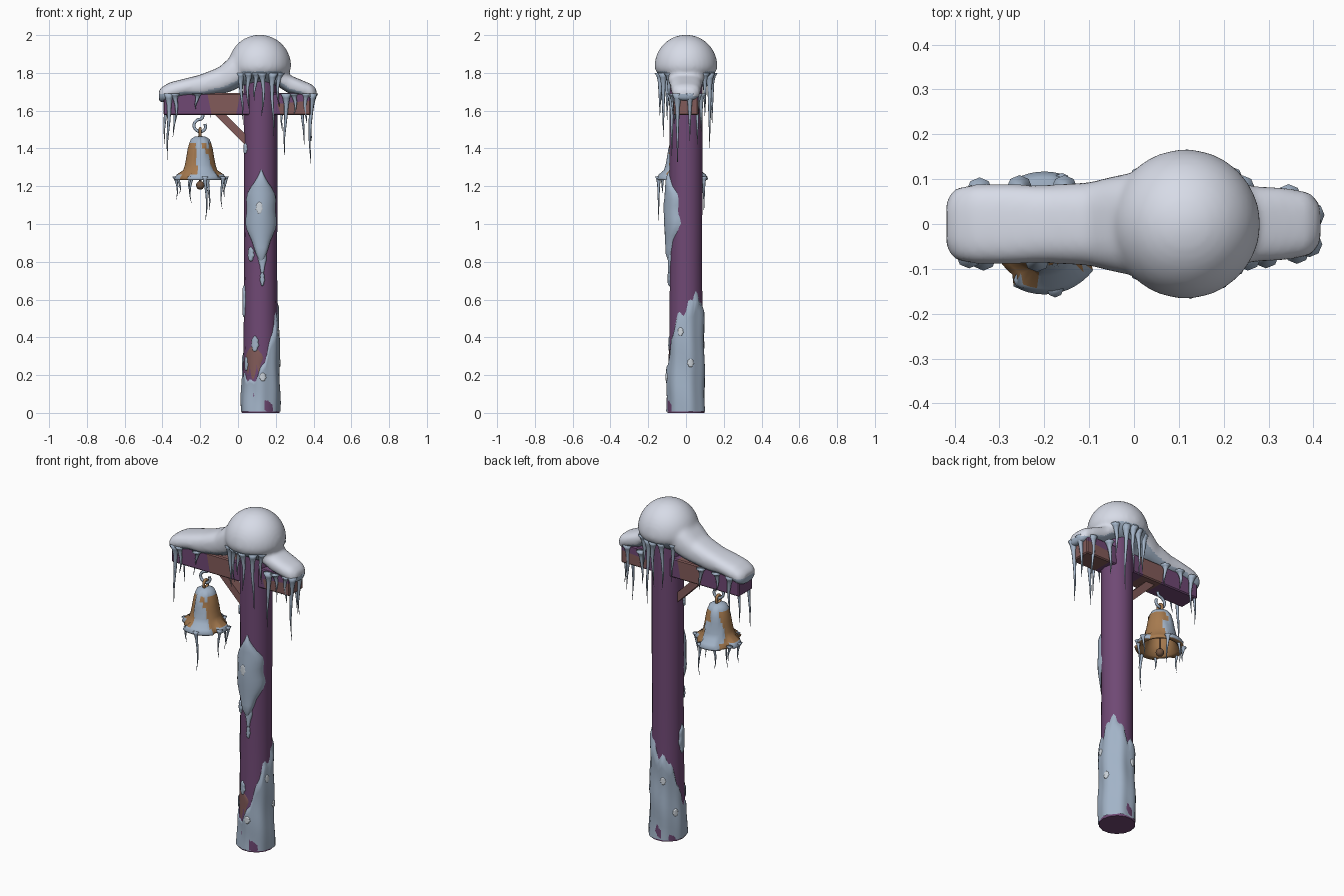
import bpy, bmesh
from math import sin, cos, pi, radians, exp
from mathutils import Vector, Matrix

if "Cube" in bpy.data.objects:
    bpy.data.objects.remove(bpy.data.objects["Cube"])


def material(name, r, g, b, rough=0.7):
    m = bpy.data.materials.new(name)
    m.use_nodes = True
    m.diffuse_color = (r, g, b, 1)
    node = m.node_tree.nodes["Principled BSDF"]
    node.inputs["Base Color"].default_value = (r, g, b, 1)
    node.inputs["Roughness"].default_value = rough
    return m


SNOW = material("snow", .68, .71, .80)
ICE = material("blue ice", .36, .45, .57)
PALE = material("pale frost", .62, .67, .72)
PURPLE = material("purple paint", .16, .066, .175)
BROWN = material("bare wood", .225, .105, .10)
GOLD = material("bell bronze", .39, .20, .08)
DARK = material("dark bronze", .17, .09, .05)

POST_X = .12
BELL = Vector((-.2, -.02, 0))


def add_grid(bm, rows, closed=True, caps=False):
    """Skin rows of points with quads; rows run upward, points counter-clockwise."""
    v = [[bm.verts.new(p) for p in row] for row in rows]
    n = len(v[0])
    for lower, upper in zip(v, v[1:]):
        for j in range(n if closed else n - 1):
            k = (j + 1) % n
            bm.faces.new((lower[j], lower[k], upper[k], upper[j]))
    if caps:
        bm.faces.new(v[0][::-1])
        bm.faces.new(v[-1])


def finish(bm, name, mats, rule=None, smooth=True):
    mesh = bpy.data.meshes.new(name)
    bm.to_mesh(mesh)
    bm.free()
    for m in mats:
        mesh.materials.append(m)
    paint(mesh, rule, smooth)
    ob = bpy.data.objects.new(name, mesh)
    bpy.context.collection.objects.link(ob)
    return ob


def paint(mesh, rule, smooth=True):
    for p in mesh.polygons:
        p.use_smooth = smooth
        if rule:
            p.material_index = rule(p.center, p.normal)


def ring(cx, cy, z, r, n):
    return [Vector((cx + r * cos(2 * pi * j / n), cy + r * sin(2 * pi * j / n), z)) for j in range(n)]


def mix(points, t):
    """Linear lookup in a list of (key, value) pairs."""
    for (a, p), (b, q) in zip(points, points[1:]):
        if t <= b:
            return p + (q - p) * (t - a) / (b - a)
    return points[-1][1]


# Post
bm = bmesh.new()
profile = [(0, .1), (.02, .101), (.3, .091), (.8, .087), (1.2, .089), (1.78, .09)]
add_grid(bm, [ring(POST_X, 0, z, r, 14) for z, r in profile], caps=True)
post = finish(bm, "post", [PURPLE])
for p in post.data.polygons:
    p.use_smooth = abs(p.normal.z) < .9

# Crossbeam with worn sections
bm = bmesh.new()
bmesh.ops.create_cube(bm, size=1, matrix=Matrix.Translation((-.005, 0, 1.635)) @ Matrix.Diagonal((.78, .13, .115, 1)))
bmesh.ops.bevel(bm, geom=bm.edges[:], offset=.006, segments=1, affect='EDGES')
cuts = [((x, 0, 0), (1, 0, .25 * s)) for x, s in ((-.55, -1), (.40, 1), (-.21, 1))]
cuts = [((-.15, 0, 1.63), (1, 0, .2)), ((0, 0, 1.63), (1, 0, -.2)),
        ((.21, 0, 1.63), (1, 0, .3)), ((0, 0, 1.615), (-.1, 0, 1))]
for co, no in cuts:
    bmesh.ops.bisect_plane(bm, geom=bm.verts[:] + bm.edges[:] + bm.faces[:], plane_co=co, plane_no=no)
finish(bm, "crossbeam", [PURPLE, BROWN],
       lambda c, n: int(-.15 < c.x < 0 or (c.x > .2 and (c.z < 1.62 or n.x > .9))), smooth=False)

# Diagonal brace
bm = bmesh.new()
bmesh.ops.create_cube(bm, size=1, matrix=Matrix.Translation((-.03, 0, 1.515)) @ Matrix.Rotation(radians(45), 4, 'Y')
                      @ Matrix.Diagonal((.27, .055, .042, 1)))
finish(bm, "brace", [BROWN], smooth=False)

# Snow cap: lofted drift along the beam fused with a dome over the post
bm = bmesh.new()
sections = [(-.418, .055, 1.71, 1.65), (-.40, .08, 1.728, 1.64), (-.36, .089, 1.75, 1.655), (-.28, .089, 1.77, 1.675),
            (-.2, .087, 1.79, 1.67), (-.1, .093, 1.83, 1.685), (-.04, .108, 1.885, 1.70), (.03, .12, 1.92, 1.735),
            (.2, .10, 1.84, 1.735), (.27, .085, 1.79, 1.69), (.33, .082, 1.765, 1.675), (.39, .073, 1.74, 1.65),
            (.416, .045, 1.715, 1.655)]
rows = []
for x, w, top, low in sections:
    row = []
    for j in range(24):
        a = 2 * pi * j / 24
        c, s = cos(a), sin(a)
        row.append(Vector((x, w * abs(c) ** .7 * (1 if c > 0 else -1),
                           (top + low) / 2 + (top - low) / 2 * abs(s) ** .8 * (1 if s > 0 else -1))))
    rows.append(row)
add_grid(bm, rows, caps=True)
dome = bmesh.ops.create_uvsphere(bm, u_segments=32, v_segments=20, radius=.167)["verts"]
for v in dome:
    v.co.z *= 1 if v.co.z > 0 else .55
    v.co += Vector((.115, 0, 1.835))
snow = finish(bm, "snow_cap", [SNOW, ICE])
remesh = snow.modifiers.new("fuse", 'REMESH')
remesh.mode = 'VOXEL'
remesh.voxel_size = .011
soften = snow.modifiers.new("soften", 'SMOOTH')
soften.iterations = 8
bpy.context.view_layer.update()
fused = bpy.data.meshes.new_from_object(snow.evaluated_get(bpy.context.evaluated_depsgraph_get()))
snow.modifiers.clear()
snow.data = fused
fused.materials.clear()
for m in (SNOW, ICE):
    fused.materials.append(m)
paint(fused, lambda c, n: int(n.z < -.45 or c.z < 1.685 + .008 * sin(c.x * 45)))


# Icicles
def icicle(bm, x, y, top, tip, r):
    rows = []
    for t, k in ((0, .04), (.3, .28), (.6, .5), (.82, .7), (.93, 1.1), (1, 1.7)):
        bend = .006 * sin(t * 5 + x * 40)
        rows.append(ring(x + bend, y, tip + (top - tip) * t, r * k, 8))
    add_grid(bm, rows, caps=True)


bm = bmesh.new()
beam_ice = [(-.37, -.07, 1.34), (-.385, .05, 1.42), (-.33, -.075, 1.53), (-.34, .075, 1.46), (-.22, -.078, 1.61),
            (-.15, .08, 1.56), (-.26, .08, 1.58), (.25, -.075, 1.36), (.235, .08, 1.49), (.30, -.07, 1.58),
            (.345, .06, 1.42), (.385, -.045, 1.31), (.39, .02, 1.44), (.36, -.06, 1.53)]
for x, y, tip in beam_ice:
    icicle(bm, x, y, 1.69, tip, .017)
dome_ice = [(.02, -.10, 1.55), (.055, -.12, 1.60), (.09, -.13, 1.65), (.13, -.138, 1.57), (.185, -.12, 1.46),
            (.215, -.09, 1.62), (.02, .10, 1.57), (.07, .125, 1.52), (.12, .138, 1.53), (.165, .125, 1.40),
            (.21, .10, 1.60)]
for x, y, tip in dome_ice:
    icicle(bm, x, y, 1.80, tip, .017)
finish(bm, "beam_icicles", [ICE])

# Ice sleeve around the foot of the post, with a ragged top
heights = list(enumerate((.55, .64, .60, .50, .50, .40, .22, .20, .16, .22, .36, .52, .55)))


def sleeve_radius(a, z):
    return mix([(0, .103), (.2, .1), (.7, .096)], z) + .003 * sin(7 * a) + .003 * sin(z * 22 + 2 * a)


bm = bmesh.new()
rows = []
for i in range(13):
    t = i / 12
    row = []
    for j in range(48):
        a = 2 * pi * j / 48
        z = .008 + t * (mix(heights, a * 6 / pi) + .02 * sin(11 * a))
        r = sleeve_radius(a, z) if i < 12 else .084
        row.append(Vector((POST_X + r * cos(a), r * sin(a), z)))
    rows.append(row)
add_grid(bm, rows)
finish(bm, "foot_ice", [ICE])


# Patches that hug the post
def patch(bm, angle, low, high, half, bulge, radius=.086, power=1.0, peak=.5):
    rows = []
    for i in range(17):
        t = i / 16
        u = .5 * t / peak if t < peak else .5 + .5 * (t - peak) / (1 - peak)
        width = half * (sin(pi * u) ** power + .02) * (1 + .12 * sin(t * 19))
        row = []
        for j in range(13):
            s = j / 6 - 1
            a = radians(angle + width * s)
            r = radius + bulge * (1 - abs(s) ** 4) * min(1, 3 * sin(pi * u))
            r += bulge * .45 * exp(-6 * s * s) * sin(pi * u) ** 3 if bulge > .015 else 0
            row.append(Vector((POST_X + r * cos(a), r * sin(a), low + (high - low) * t)))
        rows.append(row)
    add_grid(bm, rows, closed=False)


bm = bmesh.new()
patch(bm, 272, .78, 1.29, 68, .022, power=1.3, peak=.57)
patch(bm, 276, .72, .95, 14, .01)
for angle, low, high, half in ((233, .80, .88, 13), (276, .67, .75, 8), (250, .32, .41, 14), (213, .22, .30, 12),
                               (186, .50, .68, 18), (205, 1.37, 1.43, 11)):
    patch(bm, angle, low, high, half, .011, power=.6)
finish(bm, "post_ice", [ICE])

bm = bmesh.new()
patch(bm, 243, .10, .36, 38, .007, power=.7, peak=.7)
finish(bm, "worn_wood", [BROWN])

bm = bmesh.new()
patch(bm, 267, 1.05, 1.12, 11, .009, radius=.11, power=.6)
for angle, z in ((276, .19), (342, .43), (14, .265), (110, .36), (150, .17)):
    r = sleeve_radius(radians(angle), z)
    patch(bm, angle, z - .024, z + .024, 10, .007, radius=r - .003, power=.6)
finish(bm, "frost_spots", [PALE])

# Bell: inner wall, rim, then outer wall, iced over in lobes
wall = [(.002, 1.43), (.045, 1.41), (.056, 1.35), (.072, 1.29), (.098, 1.237), (.113, 1.232), (.117, 1.242),
        (.104, 1.262), (.09, 1.285), (.082, 1.31), (.076, 1.34), (.071, 1.37), (.066, 1.40), (.057, 1.43),
        (.042, 1.45), (.022, 1.462), (.002, 1.465)]


def iced(a, z):
    lobes = cos(2 * (a - radians(284))) + .35 * sin(5 * a + z * 30)
    limit = .35 if z < 1.37 else .7
    rim = z < 1.265 and cos(4 * a) > .25
    return z > 1.435 or lobes > limit or rim


bm = bmesh.new()
rows = []
for i, (r, z) in enumerate(wall):
    row = []
    for j in range(48):
        a = 2 * pi * j / 48
        grow = 0
        if i > 4 and iced(a, z):
            grow = .02 if z < 1.265 else .007
        row.append(BELL + Vector(((r + grow) * cos(a), (r + grow) * sin(a), z)))
    rows.append(row)
add_grid(bm, rows)


def bell_rule(c, n):
    d = c - BELL
    outward = n.x * d.x + n.y * d.y > -.001 and n.z > -.5
    return int(outward and iced(Vector((1, 0)).angle_signed(Vector((d.x, -d.y))), c.z))


finish(bm, "bell", [GOLD, ICE], bell_rule)

# Clapper
bm = bmesh.new()
add_grid(bm, [ring(BELL.x, BELL.y, z, .006, 8) for z in (1.20, 1.42)], caps=True)
bmesh.ops.create_uvsphere(bm, u_segments=14, v_segments=10, radius=.023,
                          matrix=Matrix.Translation(BELL + Vector((0, 0, 1.205))))
finish(bm, "clapper", [DARK])

# Icicles on the bell rim
bm = bmesh.new()
for x, y, tip in ((-.325, -.03, 1.13), (-.17, -.145, 1.01), (-.155, .095, 1.06), (-.085, -.06, 1.08),
                  (-.255, -.125, 1.16), (-.25, .085, 1.11), (-.07, 0, 1.14), (-.31, .04, 1.16)):
    icicle(bm, x, y, 1.252, tip, .011)
finish(bm, "bell_icicles", [ICE])


# Hook and crown loop
def wire(name, points, thick, mat, closed=False):
    cu = bpy.data.curves.new(name, 'CURVE')
    cu.dimensions = '3D'
    cu.bevel_depth = thick
    cu.bevel_resolution = 2
    cu.resolution_u = 6
    sp = cu.splines.new('BEZIER')
    sp.bezier_points.add(len(points) - 1)
    sp.use_cyclic_u = closed
    for bp, p in zip(sp.bezier_points, points):
        bp.co = p
        bp.handle_left_type = bp.handle_right_type = 'AUTO'
    cu.materials.append(mat)
    bpy.context.collection.objects.link(bpy.data.objects.new(name, cu))


hook_path = [(.012, 1.60), (.01, 1.56), (-.015, 1.55), (-.033, 1.525), (-.02, 1.497), (.008, 1.49), (.028, 1.51), (.025, 1.53)]
wire("hook", [BELL + Vector((x, 0, z)) for x, z in hook_path], .008, ICE)
loop = [BELL + Vector((0, .018 * cos(k * pi / 3), 1.482 + .024 * sin(k * pi / 3))) for k in range(6)]
wire("crown_loop", loop, .008, GOLD, closed=True)
